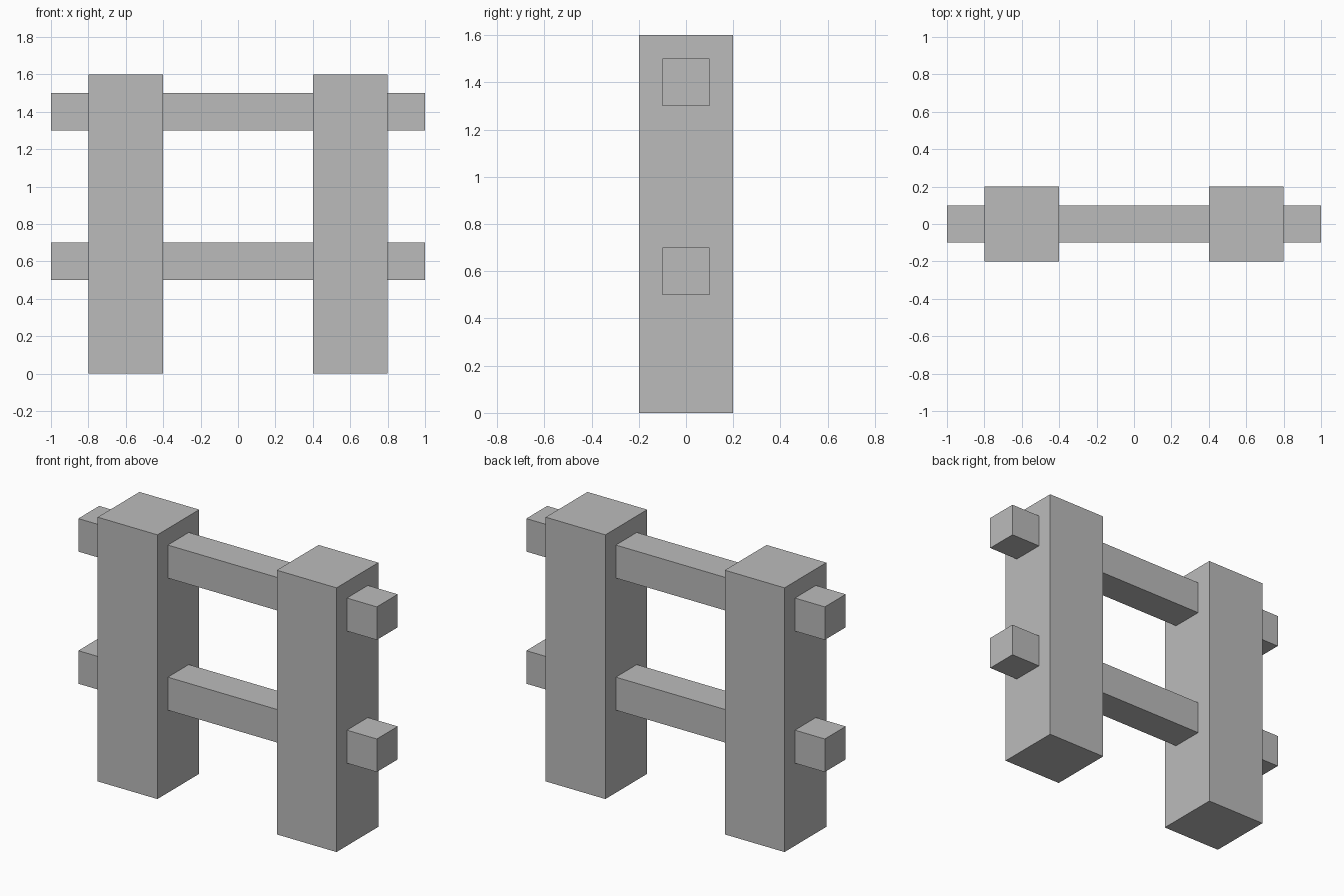
import bpy

if "Cube" in bpy.data.objects:
    bpy.data.objects.remove(bpy.data.objects["Cube"])

grey = bpy.data.materials.new("plain grey")
grey.diffuse_color = (0.5, 0.5, 0.5, 1)
grey.use_nodes = True
grey.node_tree.nodes["Principled BSDF"].inputs["Base Color"].default_value = grey.diffuse_color


def box(name, size, centre):
    bpy.ops.mesh.primitive_cube_add(size=1, location=centre)
    obj = bpy.context.object
    obj.name = name
    obj.scale = size
    bpy.ops.object.transform_apply(location=False, rotation=False, scale=True)
    obj.data.materials.append(grey)
    return obj


# Two upright posts
for side, x in (("left", -0.6), ("right", 0.6)):
    box(f"{side}_post", (0.4, 0.4, 1.6), (x, 0, 0.8))

# Two rails running through the posts
for level, z in (("lower", 0.6), ("upper", 1.4)):
    box(f"{level}_rail", (2.0, 0.2, 0.2), (0, 0, z))
